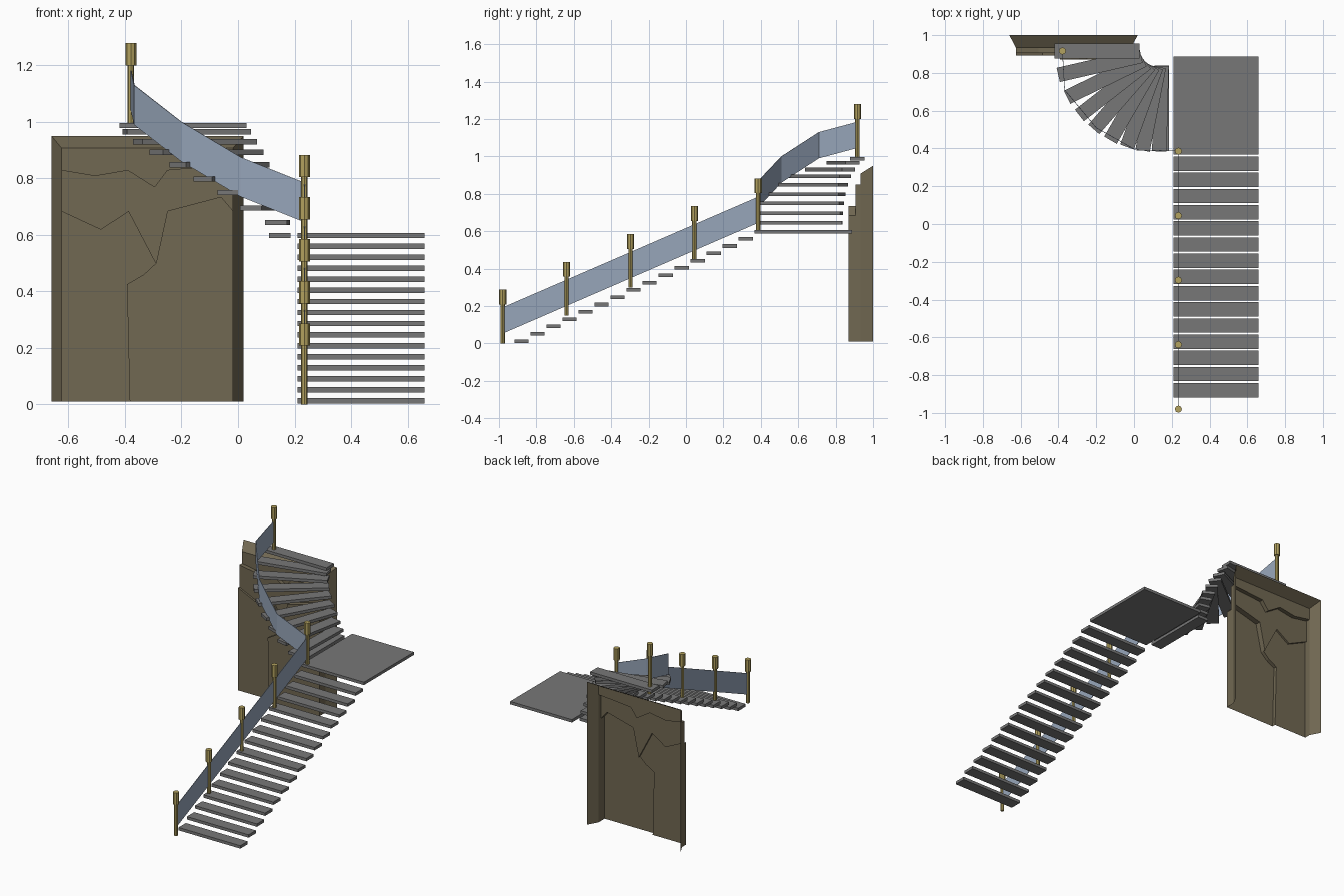
import bpy, bmesh, math
from mathutils import Vector

if "Cube" in bpy.data.objects:
    bpy.data.objects.remove(bpy.data.objects["Cube"])


def material(name, rgb):
    m = bpy.data.materials.new(name)
    m.diffuse_color = (*rgb, 1)
    m.use_nodes = True
    m.node_tree.nodes["Principled BSDF"].inputs["Base Color"].default_value = m.diffuse_color
    return m


STONE = material("grey_stone", (0.185, 0.185, 0.185))
BRASS = material("brass", (0.45, 0.36, 0.115))
GLASS = material("blue_panel", (0.31, 0.38, 0.49))
WALL = material("brown_rock", (0.165, 0.138, 0.085))


def finish(bm, name, mat):
    bmesh.ops.remove_doubles(bm, verts=bm.verts, dist=1e-5)
    me = bpy.data.meshes.new(name)
    bm.to_mesh(me)
    bm.free()
    me.materials.append(mat)
    ob = bpy.data.objects.new(name, me)
    bpy.context.collection.objects.link(ob)
    return ob


def box(name, center, size, angle=0):
    bm = bmesh.new()
    bmesh.ops.create_cube(bm, size=1)
    bmesh.ops.scale(bm, vec=size, verts=bm.verts)
    ob = finish(bm, name, STONE)
    ob.location = center
    ob.rotation_euler.z = angle
    return ob


# straight flight and landing
for i in range(15):
    box(f"straight_tread_{i + 1}", (0.435, -0.88 + 0.0857 * i, 0.0125 + 0.0391 * i),
        (0.45, 0.076, 0.019))
box("landing", (0.435, 0.627, 0.598), (0.45, 0.52, 0.019))

# winding treads turning a quarter circle
angles = [0, 1.5, 11, 20, 30, 41, 52, 64, 77, 90]
heights = [0.598, 0.644, 0.695, 0.75, 0.798, 0.848, 0.893, 0.93, 0.965, 0.987]
for i, (deg, z) in enumerate(zip(angles, heights)):
    a = math.radians(deg)
    r = 0.077 + 0.041 * i / 9 + 0.225
    box(f"winding_tread_{i + 1}", (0.148 - r * math.sin(a), 0.916 - r * math.cos(a), z),
        (0.077, 0.45, 0.019), -a)


# newel posts: slim shaft with a thicker head
def post(name, x, y, z):
    bm = bmesh.new()
    for radius, low, high in ((0.0115, 0, 0.21), (0.019, 0.208, 0.287)):
        made = bmesh.ops.create_cone(bm, cap_ends=True, segments=8, radius1=radius,
                                     radius2=radius, depth=high - low)
        bmesh.ops.translate(bm, vec=(x, y, z + (low + high) / 2), verts=made["verts"])
    finish(bm, name, BRASS)


spots = [(0.235, -0.98 + 0.3415 * i, 0.149 * i) for i in range(5)] + [(-0.379, 0.916, 0.992)]
for i, p in enumerate(spots):
    post(f"post_{i + 1}", *p)


# railing panels: thin sheet along a path
def rail(name, path, height=0.14):
    bm = bmesh.new()
    low = [bm.verts.new(p) for p in path]
    high = [bm.verts.new((p[0], p[1], p[2] + height)) for p in path]
    for i in range(len(path) - 1):
        bm.faces.new((low[i], low[i + 1], high[i + 1], high[i]))
    ob = finish(bm, name, GLASS)
    mod = ob.modifiers.new("thickness", "SOLIDIFY")
    mod.thickness = 0.003
    mod.offset = 0


rail("straight_rail", [(0.235, -0.98, 0.053), (0.235, 0.387, 0.645)])
rail("curved_rail", [(0.235, 0.387, 0.645), (0.01, 0.392, 0.735), (-0.2, 0.51, 0.86),
                     (-0.367, 0.71, 0.99), (-0.379, 0.916, 1.045)])

# rock wall: open-backed shell of stepped, jagged layers
L, R, B, T = -0.625, -0.017, 0.01, 0.908
Y_TOP, Y_MID, Y_LEFT, Y_RIGHT = 0.933, 0.906, 0.893, 0.87
upper = [(L, 0.83), (-0.506, 0.81), (-0.39, 0.83), (-0.295, 0.77), (-0.25, 0.83), (R, 0.85)]
left = [(L, 0.685), (-0.485, 0.62), (-0.387, 0.685), (-0.29, 0.5)]
right = [(-0.29, 0.5), (-0.25, 0.685), (-0.06, 0.735), (R, 0.685)]
crack = [(-0.29, 0.5), (-0.333, 0.46), (-0.393, 0.425), (-0.383, B)]
bm = bmesh.new()


def panel(points, y):
    bm.faces.new([bm.verts.new((x, y, z)) for x, z in points])


def ledge(points, y0, y1):
    for (x0, z0), (x1, z1) in zip(points, points[1:]):
        bm.faces.new([bm.verts.new(v) for v in
                      ((x0, y0, z0), (x1, y0, z1), (x1, y1, z1), (x0, y1, z0))])


panel(upper + [(R, T), (L, T)], Y_TOP)
panel(left + right[1:] + upper[::-1], Y_MID)
panel(left + crack[1:] + [(L, B)], Y_LEFT)
panel(right + [(R, B)] + crack[:0:-1], Y_RIGHT)
ledge(upper, Y_MID, Y_TOP)
ledge(left, Y_LEFT, Y_MID)
ledge(right, Y_RIGHT, Y_MID)
ledge(crack, Y_LEFT, Y_RIGHT)
ledge([(L, B), left[0]], Y_LEFT, Y_TOP)
ledge([left[0], upper[0]], Y_MID, Y_TOP)
ledge([(R, B), right[-1]], Y_RIGHT, Y_TOP)
ledge([right[-1], upper[-1]], Y_MID, Y_TOP)
# sloped border running back to the outline
inner = [(L, B), (L, T), (R, T), (R, B)]
outer = [(-0.66, B), (-0.66, 0.95), (0.02, 0.95), (0.02, B)]
for i in range(3):
    quad = [(*inner[i], Y_TOP), (*inner[i + 1], Y_TOP), (*outer[i + 1], 1.0), (*outer[i], 1.0)]
    bm.faces.new([bm.verts.new((x, y, z)) for x, z, y in quad])
# face the shell outward, towards the front
bmesh.ops.remove_doubles(bm, verts=bm.verts, dist=1e-5)
bmesh.ops.recalc_face_normals(bm, faces=bm.faces)
bm.normal_update()
if sum(f.normal.y * f.calc_area() for f in bm.faces) > 0:
    bmesh.ops.reverse_faces(bm, faces=bm.faces)
finish(bm, "rock_wall", WALL)
